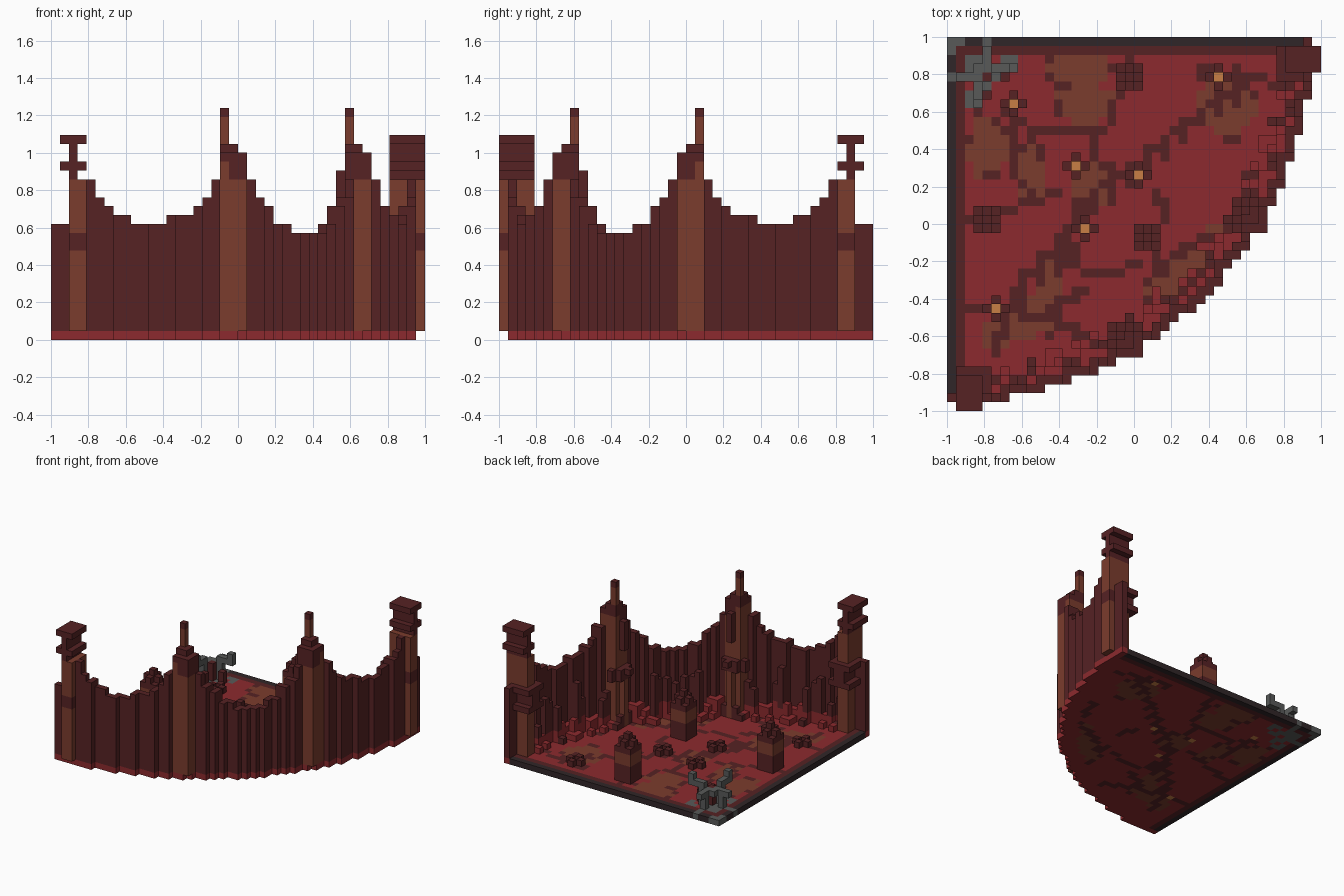
import bpy, bmesh, random
from math import hypot

random.seed(4)
if "Cube" in bpy.data.objects:
    bpy.data.objects.remove(bpy.data.objects["Cube"])

N = 42            # cells along the longest side
U = 2 / N         # cell size
COLOURS = {"red": "8c2a2e", "maroon": "562224", "brown": "7b3c2d",
           "orange": "c87f45", "grey": "585a59", "charcoal": "302628"}


def linear(h):
    c = [int(h[n:n + 2], 16) / 255 for n in (0, 2, 4)]
    return [((v + .055) / 1.055) ** 2.4 if v > .04 else v / 12.92 for v in c] + [1]


MATS = {}
for name, code in COLOURS.items():
    m = bpy.data.materials.new(name)
    m.use_nodes = True
    m.diffuse_color = linear(code)
    bsdf = m.node_tree.nodes["Principled BSDF"]
    bsdf.inputs["Base Color"].default_value = linear(code)
    bsdf.inputs["Roughness"].default_value = 1
    MATS[name] = m

# cells are (column from the left, row from the back, layer); first fill wins
taken, parts = set(), {}


def block(part, i, j, k, colour, mirror=True):
    """Fill inclusive ranges; mirror across the diagonal of the quarter circle."""
    spans = [(i, j, part)]
    if mirror:
        spans.append((j, i, part))
    for a, b, p in spans:
        a, b, c = [(r, r) if isinstance(r, int) else r for r in (a, b, k)]
        for x in range(a[0], a[1] + 1):
            for y in range(b[0], b[1] + 1):
                for z in range(c[0], c[1] + 1):
                    if (x, y, z) not in taken:
                        taken.add((x, y, z))
                        parts.setdefault(p, {})[x, y, z] = colour


def inside(i, j):
    return hypot(i + .5, j + .5) < 41.1


def build(name, cells):
    used = sorted(set(cells.values()))
    bm, verts = bmesh.new(), {}
    for (i, j, k), colour in cells.items():
        low = (i, N - 1 - j, k)
        for axis in range(3):
            u, v = (axis + 1) % 3, (axis + 2) % 3
            for side in (0, 1):
                near = [i, j, k]
                near[axis] += (2 * side - 1) * (-1 if axis == 1 else 1)
                if tuple(near) in taken:
                    continue
                ring = []
                for du, dv in ((0, 0), (1, 0), (1, 1), (0, 1)):
                    p = list(low)
                    p[axis] += side
                    p[u] += du
                    p[v] += dv
                    p = tuple(p)
                    if p not in verts:
                        verts[p] = bm.verts.new((p[0] * U - 1, p[1] * U - 1, p[2] * U))
                    ring.append(verts[p])
                face = bm.faces.new(ring if side else ring[::-1])
                face.material_index = used.index(colour)
    mesh = bpy.data.meshes.new(name)
    bm.to_mesh(mesh)
    bm.free()
    for c in used:
        mesh.materials.append(MATS[c])
    bpy.context.collection.objects.link(bpy.data.objects.new(name, mesh))


# end towers: brown shaft, waist collar, two-tier cap
block("end_towers", (1, 4), (37, 40), 9, "maroon")
block("end_towers", (1, 4), (37, 40), 12, "maroon")
block("end_towers", (2, 3), (37, 41), (10, 11), "maroon")
block("end_towers", (2, 3), (38, 41), (1, 17), "brown")
block("end_towers", 2, (38, 41), (18, 21), "maroon")
block("end_towers", (1, 3), (38, 41), 19, "maroon")
block("end_towers", (1, 3), (38, 41), 22, "maroon")

# spires: brown pier, cross-shaped ledge, stepped peak
for i in (19, 20, 21):
    for j in (33, 34, 35):
        if inside(i, j) or i == 21:
            block("spires", i, j, (1, 17), "brown")
            tall = 21 if i == 21 or j == 35 else 22
            band = "brown" if i == 19 else "maroon"
            block("spires", i, j, (18, 19), band)
            block("spires", i, j, (20, tall - 1), "maroon")
block("spires", 19, 33, (22, 24), "brown")
block("spires", 19, 33, 25, "maroon")
block("spires", (18, 22), 33, (9, 10), "maroon")
block("spires", (19, 21), 32, (9, 10), "maroon")
block("spires", 20, 31, 10, "maroon")
block("spires", 20, 32, (1, 8), "brown")
block("spires", (19, 21), 32, (1, 2), "maroon")
block("spires", 20, 32, (14, 18), "maroon")

# curved outer wall with inner buttresses; heights follow the distance along it
HEIGHTS = [13, 13, 18, 18, 18, 16, 15, 14, 14, 13, 13, 13, 13, 14, 14,
           14, 15, 16, 18, 18, 18, 18, 18, 16, 15, 13, 13, 12, 12, 12]
rim = set()
for i in range(N):
    for j in range(i, N):
        if not inside(i, j):
            continue
        if not inside(i + 1, j + 1):
            rim |= {(i, j), (j, i)}
            block("outer_wall", i, j, (1, HEIGHTS[i] - 1), "maroon")
        elif not inside(i + 2, j + 2) and i > 1:
            rim |= {(i, j), (j, i)}
            foot = random.choice((1, 2, 2, 3))
            block("wall_footing", i, j, (1, foot), "red")
            if random.random() < .4:
                block("buttresses", i, j, (foot + 1, random.randint(4, 9)), "maroon")
        elif not inside(i + 3, j + 3) and i > 1 and random.random() < .3:
            block("wall_footing", i, j, 1, random.choice(("red", "red", "maroon")))

# free-standing columns
for ci, cj in ((4, 20), (20, 4), (22, 22)):
    for di in (-1, 0, 1):
        for dj in (-1, 0, 1):
            top = 8 - abs(di) - abs(dj)
            for k in range(1, top + 1):
                block("columns", ci + di, cj + dj, k, "brown" if k in (4, 5) else "maroon", False)

# braziers: glowing floor cell between four low stones
for ci, cj in ((7, 7), (14, 14), (21, 15), (15, 21), (30, 4), (5, 30)):
    block("floor", ci, cj, 0, "orange", False)
    for di, dj in ((1, 0), (-1, 0), (0, 1), (0, -1)):
        block("brazier_stones", ci + di, cj + dj, 1, "maroon", False)

# ruined grey shrine in the back corner
block("shrine", 5, 3, (1, 4), "grey")
block("shrine", 6, 3, 4, "grey")
block("shrine", 7, 3, (4, 5), "grey")
block("shrine", 2, 4, (1, 3), "grey")
block("shrine", 1, 4, 3, "grey")
block("shrine", 4, 6, (1, 2), "maroon")
block("shrine", 4, 4, (1, 3), "maroon")
block("shrine", (3, 4), 3, 3, "grey")
for a, b in (((0, 1), 0), ((0, 3), 4), ((2, 4), (2, 3)), (5, (3, 4)), (7, 3), (2, (6, 7)), (4, (5, 6))):
    block("floor", a, b, 0, "grey")

# floor: dark border, cracks as stepped lines, earth patches as ellipses
block("floor", 0, (0, 39), 0, "charcoal")
block("floor", 1, (1, 39), 0, "maroon")
for i, j in rim:
    block("floor", i, j, 0, "red", False)
CRACKS = [
    [(33, 5), (28, 8), (23, 12), (19, 15), (15, 18), (12, 23), (7, 28), (5, 34)],
    [(1, 20), (6, 19), (12, 17)],
    [(20, 2), (19, 6), (17, 10), (15, 14)],
    [(6, 8), (10, 10), (16, 10)],
    [(7, 8), (7, 15), (9, 17)],
    [(23, 26), (27, 23), (32, 21), (33, 15), (36, 15)],
    [(1, 30), (5, 30), (11, 31), (15, 33), (18, 34)],
    [(14, 23), (13, 25), (17, 26), (21, 25)],
    [(15, 28), (11, 30)],
    [(28, 3), (33, 4), (37, 5)],
    [(23, 17), (24, 20)]]
for n, path in enumerate(CRACKS):
    for (a, b), (c, d) in zip(path, path[1:]):
        steps = 2 * max(abs(c - a), abs(d - b))
        for s in range(steps + 1):
            t = s / steps
            i, j = round(a + (c - a) * t), round(b + (d - b) * t)
            if inside(i, j):
                block("floor", i, j if n else (j, j + s % 2), 0, "maroon", False)
PATCHES = [(14, 3, 3, 2), (15, 7, 3, 2), (4, 12, 2, 3), (9, 15, 1, 3), (31, 7, 3, 3),
           (24, 28, 2, 3), (27, 26, 3, 3), (30, 23, 2, 2), (8, 31, 3, 2), (5, 33, 1, 2),
           (11, 28, 1, 3), (16, 16, 2, 2)]
for i in range(N):
    for j in range(N):
        if inside(i, j):
            size = min(hypot((i - a) / (w + .4), (j - b) / (h + .4)) for a, b, w, h in PATCHES)
            edge = .85 < size < 1.25 and random.random() < .3
            block("floor", i, j, 0, "maroon" if edge else "brown" if size < 1 else "red", False)

for part, cells in parts.items():
    build(part, cells)
